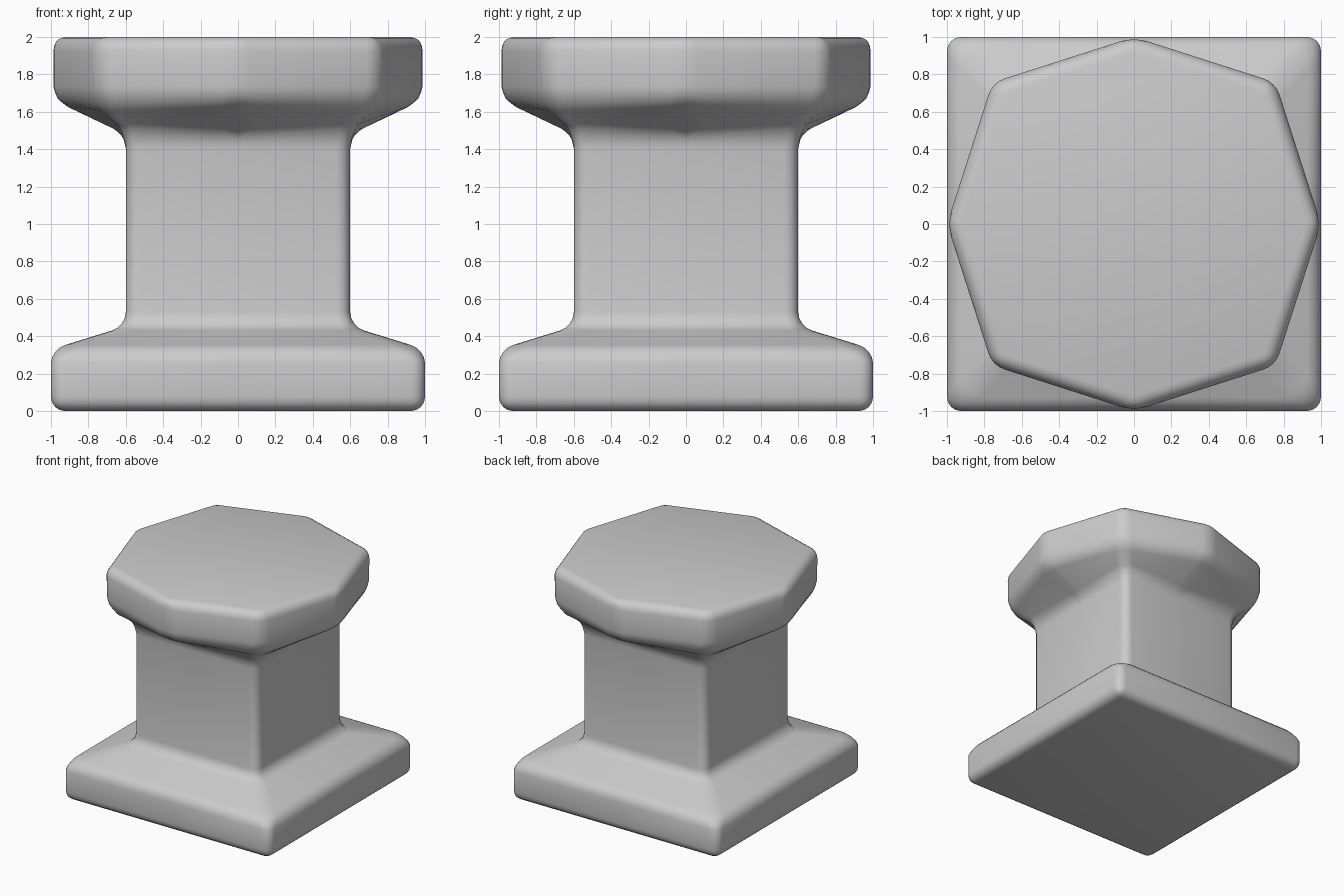
import bpy
import bmesh
from math import radians

cube = bpy.data.objects.get("Cube")
if cube:
    bpy.data.objects.remove(cube, do_unlink=True)


def ring(bm, mid, corner, z):
    """Eight points: side middles at distance mid, corners at (corner, corner)."""
    points = []
    x, y, cx, cy = mid, 0, corner, corner
    for _ in range(4):
        points += [bm.verts.new((x, y, z)), bm.verts.new((cx, cy, z))]
        x, y, cx, cy = -y, x, -cy, cx
    return points


# Square foot, square shaft and octagonal cap: side distance, corner, height
PROFILE = [
    (1.0, 1.0, 0.0),
    (1.0, 1.0, 0.33),
    (0.6, 0.6, 0.453),
    (0.6, 0.6, 1.48),
    (1.0, 0.757, 1.66),
    (1.0, 0.757, 2.0),
]

bm = bmesh.new()
rings = [ring(bm, *level) for level in PROFILE]
for low, high in zip(rings, rings[1:]):
    for i in range(len(low)):
        j = (i + 1) % len(low)
        bm.faces.new((low[i], low[j], high[j], high[i]))
bm.faces.new(reversed(rings[0]))
bm.faces.new(rings[-1])

# Merge the flat halves of the square sides
bmesh.ops.dissolve_limit(bm, angle_limit=radians(1), verts=bm.verts[:], edges=bm.edges[:])
bmesh.ops.recalc_face_normals(bm, faces=bm.faces[:])

mesh = bpy.data.meshes.new("pedestal")
bm.to_mesh(mesh)
bm.free()
pedestal = bpy.data.objects.new("pedestal", mesh)
bpy.context.collection.objects.link(pedestal)

# Worn, rounded edges
bevel = pedestal.modifiers.new("rounded_edges", "BEVEL")
bevel.width = 0.075
bevel.segments = 4
bevel.limit_method = "ANGLE"
bevel.angle_limit = radians(10)

bpy.ops.object.select_all(action="DESELECT")
pedestal.select_set(True)
bpy.context.view_layer.objects.active = pedestal
bpy.ops.object.modifier_apply(modifier=bevel.name)
bpy.ops.object.shade_smooth_by_angle(angle=radians(40))
